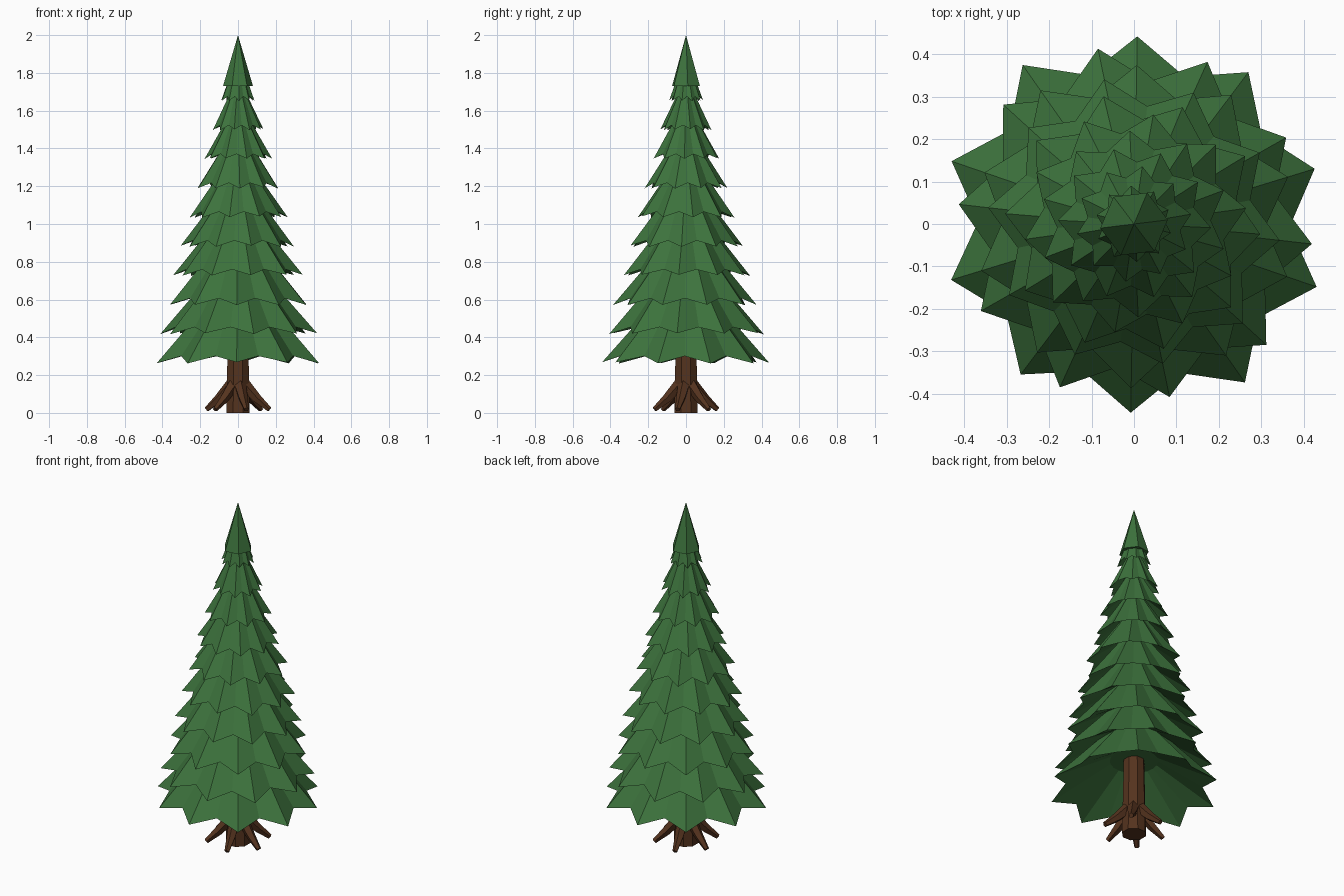
import bpy
import bmesh
import random
from math import cos, sin, radians, pi
from mathutils import Vector

random.seed(4)
cube = bpy.data.objects.get("Cube")
if cube:
    bpy.data.objects.remove(cube, do_unlink=True)


def material(name, rgb):
    mat = bpy.data.materials.new(name)
    mat.use_nodes = True
    colour = (*rgb, 1)
    mat.diffuse_color = colour
    mat.node_tree.nodes["Principled BSDF"].inputs["Base Color"].default_value = colour
    return mat


green = material("needle_green", (0.046, 0.17, 0.046))
brown = material("bark_brown", (0.09, 0.033, 0.013))


def finish(name, bm, mat):
    bmesh.ops.recalc_face_normals(bm, faces=bm.faces)
    mesh = bpy.data.meshes.new(name)
    bm.to_mesh(mesh)
    bm.free()
    mesh.materials.append(mat)
    obj = bpy.data.objects.new(name, mesh)
    bpy.context.collection.objects.link(obj)


def polar(r, a, z):
    return Vector((r * cos(a), r * sin(a), z))


def bridge(bm, low, high):
    n = len(low)
    for i in range(n):
        j = (i + 1) % n
        bm.faces.new((low[i], low[j], high[j], high[i]))


def fan(bm, ring, tip):
    for i in range(len(ring)):
        bm.faces.new((ring[i], ring[(i + 1) % len(ring)], tip))


# Star-shaped branch skirt: pleated outside, hollow underside with a flat ceiling
def branch_tier(name, z, r, turn, points=10):
    bm = bmesh.new()
    height = 0.19 + 0.7 * r
    rim, ceiling = [], []
    for i in range(2 * points):
        a = turn + pi * i / points
        notch = i % 2
        reach = r * (0.82 if notch else random.uniform(0.985, 1.025))
        lift = 0.018 + 0.04 * r if notch else random.uniform(-0.004, 0.004)
        rim.append(bm.verts.new(polar(reach, a, z + lift)))
        ceiling.append(bm.verts.new(polar(0.29 * r, a, z + 0.37 * height)))
    fan(bm, rim, bm.verts.new((0, 0, z + height)))
    bridge(bm, rim, ceiling)
    bm.faces.new(ceiling)
    finish(name, bm, green)


for i in range(10):
    turn = radians(17 + 12.6 * (i % 2 if i < 4 else i))
    radius = 0.447 - 0.0335 * i - 0.0007 * i * i
    branch_tier(f"branch_tier_{i + 1}", 0.265 + 0.1543 * i, radius, turn)

# Pointed crown
bm = bmesh.new()
base = [bm.verts.new(polar(0.08, radians(7 + 60 * i), 1.73)) for i in range(6)]
fan(bm, base, bm.verts.new((0, 0, 2)))
bm.faces.new(base)
finish("crown", bm, green)


# Tapered tube through a list of (centre, radius)
def tube(name, path, sides, turn=0):
    bm = bmesh.new()
    rings = []
    for k, (centre, radius) in enumerate(path):
        before, after = path[max(k - 1, 0)][0], path[min(k + 1, len(path) - 1)][0]
        rot = (after - before).to_track_quat("Z", "Y")
        rings.append([bm.verts.new(centre + rot @ polar(radius, turn + 2 * pi * i / sides, 0))
                      for i in range(sides)])
    for low, high in zip(rings, rings[1:]):
        bridge(bm, low, high)
    bm.faces.new(rings[0])
    bm.faces.new(rings[-1])
    finish(name, bm, brown)


# Trunk
tube("trunk", [(Vector((0, 0, 0)), 0.067), (Vector((0, 0, 0.6)), 0.054)], 8, pi / 8)

# Splayed roots
for i in range(6):
    a = radians(45 + 60 * i)
    tube(f"root_{i + 1}", [(polar(0.035, a, 0.15), 0.034),
                           (polar(0.105, a, 0.075), 0.025),
                           (polar(0.172, a, 0.018), 0.014)], 5, pi / 2)
